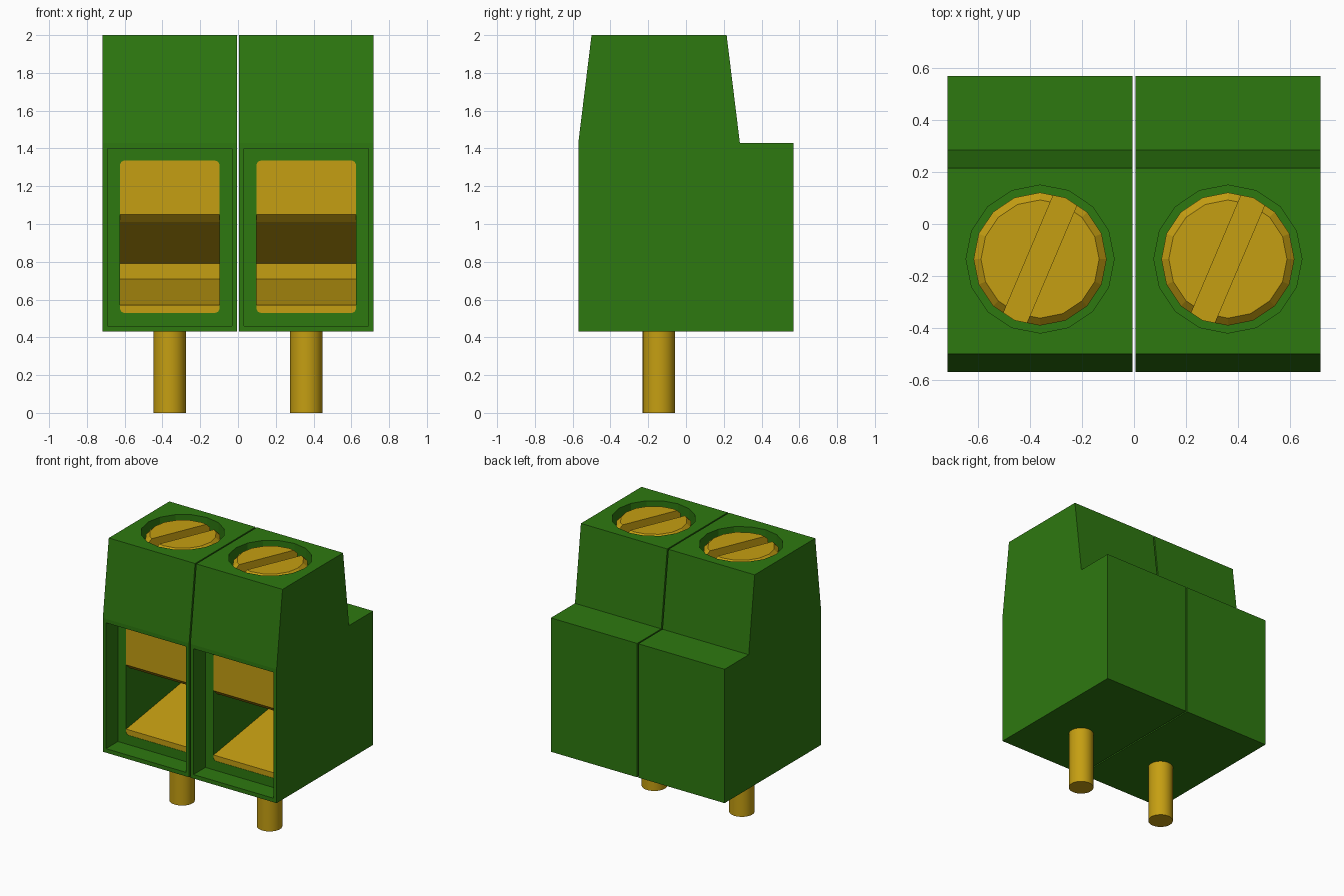
import bpy, bmesh, math
from mathutils import Matrix

cube = bpy.data.objects.get("Cube")
if cube:
    bpy.data.objects.remove(cube, do_unlink=True)


def material(name, rgb):
    m = bpy.data.materials.new(name)
    m.use_nodes = True
    m.diffuse_color = (*rgb, 1)
    m.node_tree.nodes["Principled BSDF"].inputs["Base Color"].default_value = (*rgb, 1)
    return m


GREEN = material("green plastic", (0.027, 0.19, 0.005))
BRASS = material("brass", (0.56, 0.345, 0.006))


def finish(name, bm, mat, x):
    """Turn a bmesh into an object centred on the given x."""
    bmesh.ops.recalc_face_normals(bm, faces=bm.faces)
    mesh = bpy.data.meshes.new(name)
    bm.to_mesh(mesh)
    bm.free()
    mesh.materials.append(mat)
    ob = bpy.data.objects.new(name, mesh)
    ob.location.x = x
    bpy.context.collection.objects.link(ob)
    return ob


def extrude_profile(name, points, half_width, mat, x):
    """Extrude a (y, z) outline along x."""
    bm = bmesh.new()
    face = bm.faces.new([bm.verts.new((-half_width, y, z)) for y, z in points])
    new = bmesh.ops.extrude_face_region(bm, geom=[face])["geom"]
    verts = [v for v in new if isinstance(v, bmesh.types.BMVert)]
    bmesh.ops.translate(bm, verts=verts, vec=(2 * half_width, 0, 0))
    return finish(name, bm, mat, x)


def box(name, half_width, y0, y1, z0, z1, mat, x, round_corners=0):
    outline = [(y0, z0), (y1, z0), (y1, z1), (y0, z1)]
    ob = extrude_profile(name, outline, half_width, mat, x)
    if round_corners:
        bm = bmesh.new()
        bm.from_mesh(ob.data)
        depth_edges = [e for e in bm.edges
                       if abs(e.verts[0].co.y - e.verts[1].co.y) > 0.1]
        bmesh.ops.bevel(bm, geom=depth_edges, offset=round_corners,
                        segments=2, profile=0.5, affect='EDGES')
        bm.to_mesh(ob.data)
        bm.free()
    return ob


def cylinder(name, radius, z0, z1, y, sides, mat, x):
    bm = bmesh.new()
    bmesh.ops.create_cone(bm, cap_ends=True, segments=sides, radius1=radius,
                          radius2=radius, depth=z1 - z0,
                          matrix=Matrix.Translation((0, y, (z0 + z1) / 2)))
    return finish(name, bm, mat, x)


def cut(target, cutter):
    """Subtract the cutter from the target, then discard it."""
    cutter.hide_render = True
    mod = target.modifiers.new("cut", 'BOOLEAN')
    mod.operation = 'DIFFERENCE'
    mod.solver = 'EXACT'
    mod.object = cutter
    bpy.context.view_layer.objects.active = target
    bpy.ops.object.modifier_apply(modifier=mod.name)
    bpy.data.objects.remove(cutter, do_unlink=True)


HOUSING = [(-0.57, 0.43), (0.57, 0.43), (0.57, 1.43), (0.285, 1.43),
           (0.215, 2.0), (-0.5, 2.0), (-0.57, 1.43)]
CLAMP = [(-0.428, 0.5), (0.53, 0.5), (0.53, 1.36), (-0.428, 1.36),
         (-0.428, 1.05), (-0.385, 1.01), (0.5, 0.79), (0.5, 0.71), (-0.428, 0.57)]
SCREW_Y = -0.135

for side, x in (("left", 0.3615), ("right", -0.3615)):
    # Housing with front pocket, wire opening and screw well
    body = extrude_profile(side + "_housing", HOUSING, 0.3565, GREEN, x)
    cut(body, box("pocket_cutter", 0.33, -0.7, -0.43, 0.46, 1.4, GREEN, x))
    cut(body, box("opening_cutter", 0.263, -0.5, 0.51, 0.53, 1.335, GREEN, x, 0.02))
    cut(body, cylinder("well_cutter", 0.285, 1.9, 2.2, SCREW_Y, 16, GREEN, x))

    # Wire clamp with tapering jaws
    extrude_profile(side + "_wire_clamp", CLAMP, 0.27, BRASS, x)

    # Screw head with chamfered rim and slanted slot
    screw = cylinder(side + "_screw", 0.256, 1.8, 1.985, SCREW_Y, 16, BRASS, x)
    bm = bmesh.new()
    bm.from_mesh(screw.data)
    rim = [e for e in bm.edges if all(v.co.z > 1.98 for v in e.verts)]
    bmesh.ops.bevel(bm, geom=rim, offset=0.028, segments=1, affect='EDGES')
    bm.to_mesh(screw.data)
    bm.free()
    slot = box("slot_cutter", 0.4, -0.049, 0.049, 1.92, 2.1, BRASS, x)
    slot.location.y = SCREW_Y
    slot.rotation_euler.z = math.radians(67)
    cut(screw, slot)

    # Solder pin
    pin = cylinder(side + "_pin", 0.086, 0, 0.48, -0.143, 32, BRASS, x)
    bpy.ops.object.select_all(action='DESELECT')
    pin.select_set(True)
    bpy.context.view_layer.objects.active = pin
    bpy.ops.object.shade_smooth_by_angle(angle=math.radians(30))
